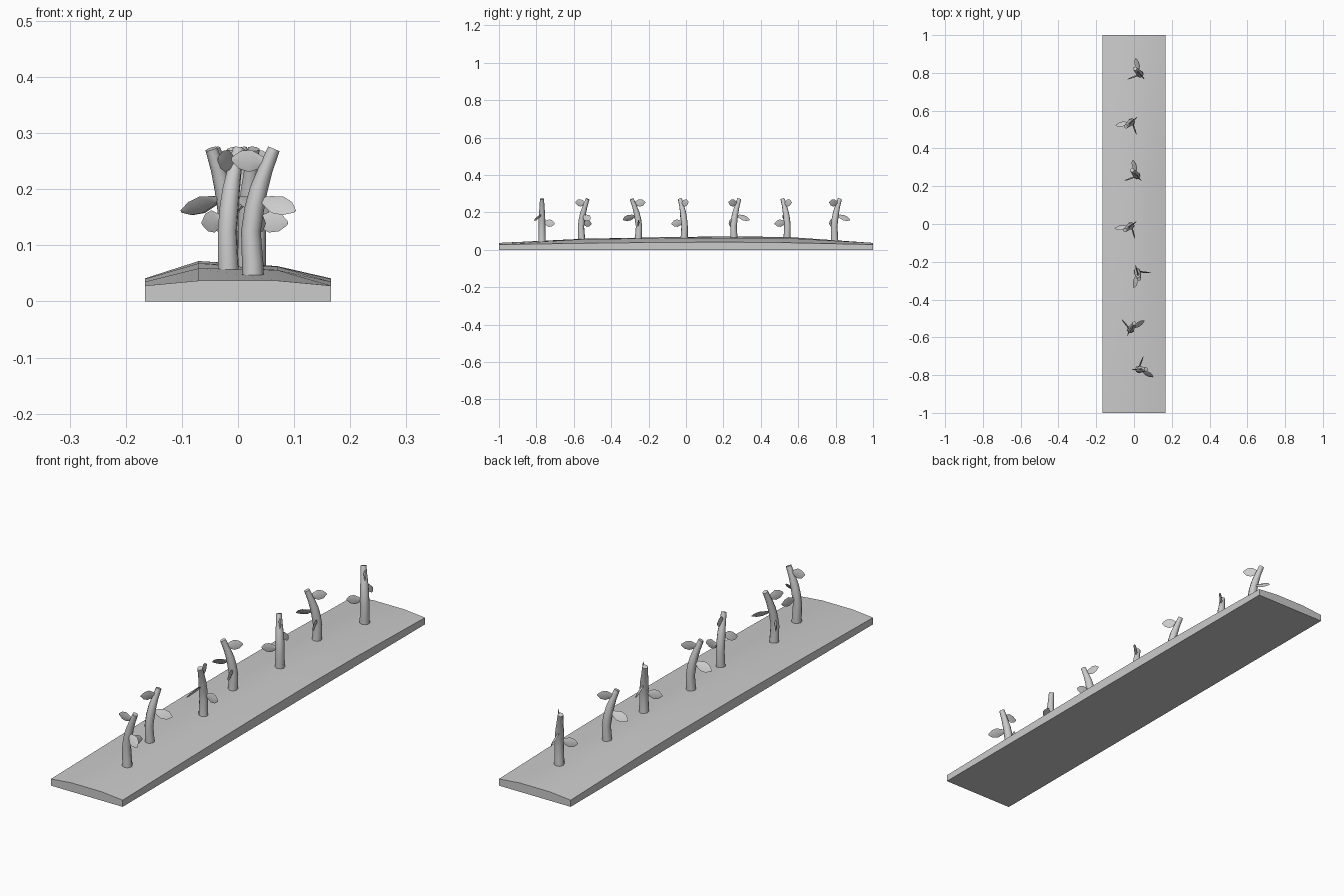
import bpy, math
from mathutils import Vector, Matrix

if "Cube" in bpy.data.objects:
    bpy.data.objects.remove(bpy.data.objects["Cube"])


def make(name, verts, faces, angle=40):
    me = bpy.data.meshes.new(name)
    me.from_pydata(verts, [], faces)
    ob = bpy.data.objects.new(name, me)
    bpy.context.collection.objects.link(ob)
    bpy.ops.object.select_all(action='DESELECT')
    ob.select_set(True)
    bpy.context.view_layer.objects.active = ob
    bpy.ops.object.mode_set(mode='EDIT')
    bpy.ops.mesh.select_all(action='SELECT')
    bpy.ops.mesh.normals_make_consistent(inside=False)
    bpy.ops.object.mode_set(mode='OBJECT')
    bpy.ops.object.shade_smooth_by_angle(angle=math.radians(angle))
    return ob


def loft(rings):
    # closed skin over a list of equal-sized rings, capped at both ends
    n = len(rings[0])
    verts = [v for r in rings for v in r]
    faces = []
    for i in range(len(rings) - 1):
        for j in range(n):
            k = (j + 1) % n
            faces.append((i*n + j, i*n + k, (i+1)*n + k, (i+1)*n + j))
    faces.append(tuple(range(n)))
    faces.append(tuple(range((len(rings) - 1)*n, len(rings)*n)))
    return verts, faces


# Soil bed: gently mounded strip; rows of (y, edge height, left crown, right crown)
rows = [(-1, .028, .037, .037), (-.55, .035, .059, .056), (-.1, .04, .068, .062),
        (.25, .041, .072, .063), (.55, .038, .068, .062), (1, .028, .037, .037)]
rings = [[(-.166, y, 0), (.166, y, 0), (.166, y, e), (.07, y, r), (-.07, y, l), (-.166, y, e)]
         for y, e, l, r in rows]
make("soil_bed", *loft(rings))


# Stem: tapered tube with a slight bend; (x, z, radius)
path = [(0, .03, .020), (-.001, .07, .019), (-.004, .125, .0175), (.002, .165, .0175),
        (.010, .20, .016), (.022, .235, .013), (.037, .272, .011)]


def stem_rings(M):
    out = []
    for i, (x, z, r) in enumerate(path):
        a, b = path[max(i - 1, 0)], path[min(i + 1, len(path) - 1)]
        slope = math.atan2(b[0] - a[0], b[1] - a[1]) if i else 0
        ring = []
        for k in range(8):
            t = 2*math.pi*k/8
            c, s = r*math.cos(t), r*math.sin(t)
            ring.append(M @ Vector((x + c*math.cos(slope), s, z - c*math.sin(slope))))
        out.append(ring)
    return out


# Leaf: thin lens-shaped blade; (fraction of length, half width, half thickness)
blade = [(0, .004, .003), (.25, .013, .004), (.5, .020, .004), (.78, .016, .003), (1, .003, .001)]


def leaf_rings(M, base, heading, length, pitch, roll):
    L = (M @ Matrix.Translation(base) @ Matrix.Rotation(math.radians(heading), 4, 'Z')
         @ Matrix.Rotation(math.radians(-pitch), 4, 'Y') @ Matrix.Rotation(math.radians(roll), 4, 'X'))
    return [[L @ Vector((u*length, w, 0)), L @ Vector((u*length, 0, t)),
             L @ Vector((u*length, -w, 0)), L @ Vector((u*length, 0, -t))] for u, w, t in blade]


# base, heading, length, pitch, roll for the three leaves of a sprout
leaves = {"upper_leaf": ((.027, 0, .247), 180, .066, 6, 85),
          "lower_leaf": ((-.001, .008, .146), 69, .064, -6, 85),
          "side_leaf": ((.012, -.004, .184), -30, .076, -18, 50)}

# Row of sprouts: x, y, rotation
sprouts = [(.027, -.77, 0), (-.017, -.558, 60), (.018, -.255, -75), (-.018, -.01, 217),
           (.014, .257, 131), (-.014, .54, 220), (.03, .795, 132)]

for i, (x, y, rot) in enumerate(sprouts, 1):
    M = Matrix.Translation((x, y, 0)) @ Matrix.Rotation(math.radians(rot), 4, 'Z')
    make(f"stem_{i}", *loft(stem_rings(M)), angle=50)
    for name, args in leaves.items():
        make(f"{name}_{i}", *loft(leaf_rings(M, *args)), angle=30)
